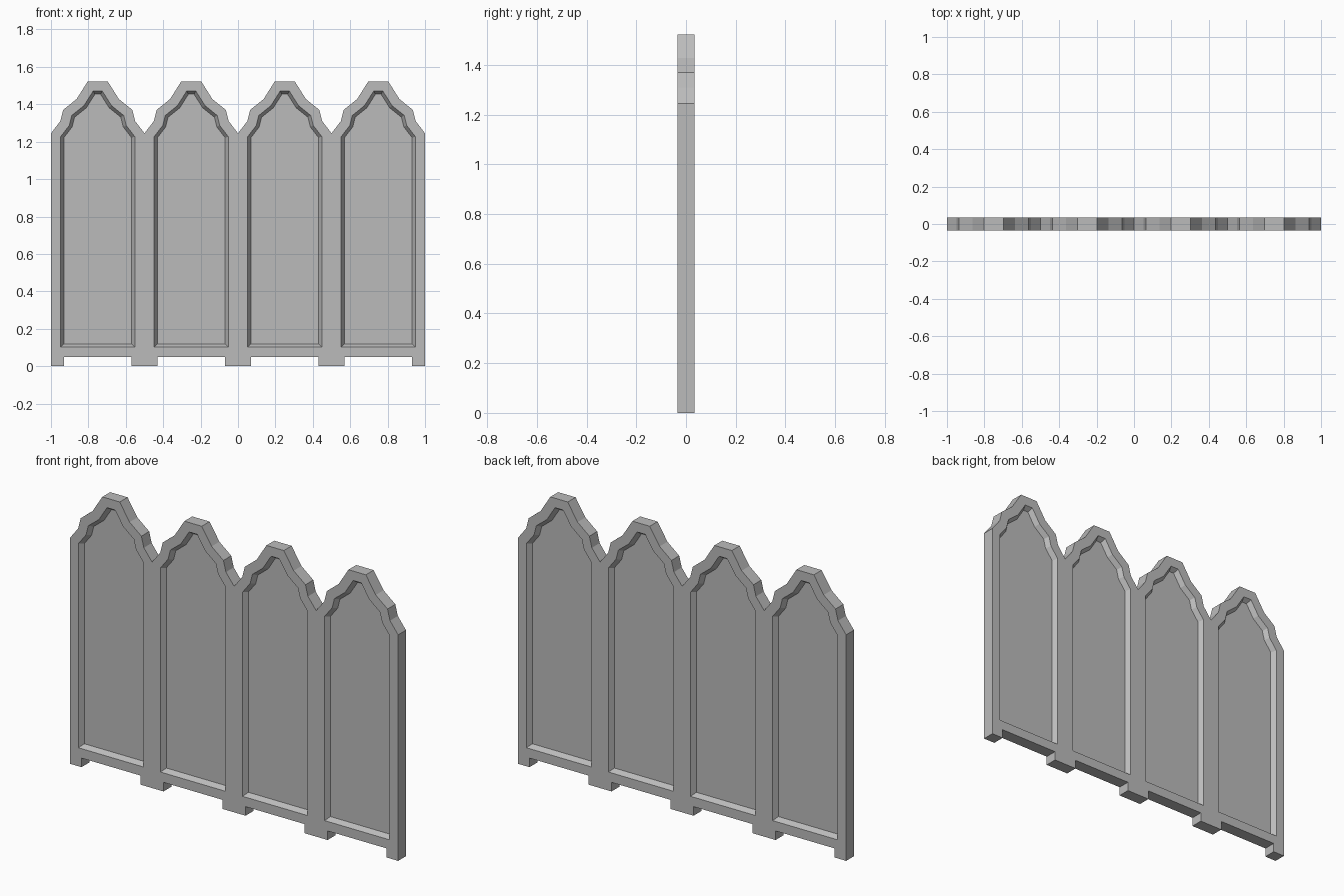
import bpy
import bmesh

cube = bpy.data.objects.get("Cube")
if cube:
    bpy.data.objects.remove(cube, do_unlink=True)

THICK = 0.068      # screen thickness
PANEL = 0.5        # width of one arched panel
RAIL_Z = 0.05      # underside of the bottom rail
FOOT = 0.07        # foot width on each side of a panel

# Flat grey for the whole screen
grey = bpy.data.materials.new("plain_grey")
grey.use_nodes = True
colour = (0.5, 0.5, 0.5, 1)
grey.diffuse_color = colour
grey.node_tree.nodes["Principled BSDF"].inputs["Base Color"].default_value = colour

# Right half of a panel outline, from the bottom rail up to the stepped arch
half = [(PANEL / 2 - FOOT, RAIL_Z), (PANEL / 2, RAIL_Z), (PANEL / 2, 1.245),
        (0.2, 1.31), (0.185, 1.37), (0.113, 1.428), (0.053, 1.523)]
outline = half + [(-x, z) for x, z in reversed(half)]

bm = bmesh.new()


def add_face(points, cx):
    verts = [bm.verts.new((cx + x, -THICK / 2, z)) for x, z in points]
    return bm.faces.new(verts)


# Four panels side by side, each with a half foot at either lower corner
for i in range(4):
    cx = (i - 1.5) * PANEL
    add_face(outline, cx)
    for side in (-1, 1):
        inner, outer = side * (PANEL / 2 - FOOT), side * PANEL / 2
        a, b = min(inner, outer), max(inner, outer)
        add_face([(a, 0), (b, 0), (b, RAIL_Z), (a, RAIL_Z)], cx)
bmesh.ops.remove_doubles(bm, verts=bm.verts[:], dist=0.0005)

# Give the sheet its thickness
result = bmesh.ops.extrude_face_region(bm, geom=bm.faces[:], use_keep_orig=True)
back = [v for v in result["geom"] if isinstance(v, bmesh.types.BMVert)]
bmesh.ops.translate(bm, verts=back, vec=(0, THICK, 0))
bmesh.ops.recalc_face_normals(bm, faces=bm.faces[:])
bm.normal_update()

# Frame border, then a sloped recess, on the front and back of every panel
fields = [f for f in bm.faces if abs(f.normal.y) > 0.9 and len(f.verts) > 6]
bmesh.ops.inset_individual(bm, faces=fields, thickness=0.052, use_even_offset=True)
bmesh.ops.inset_individual(bm, faces=fields, thickness=0.017, depth=-0.026,
                           use_even_offset=True)

mesh = bpy.data.meshes.new("arched_panel_screen")
bm.to_mesh(mesh)
bm.free()
mesh.materials.append(grey)
screen = bpy.data.objects.new("arched_panel_screen", mesh)
bpy.context.collection.objects.link(screen)
